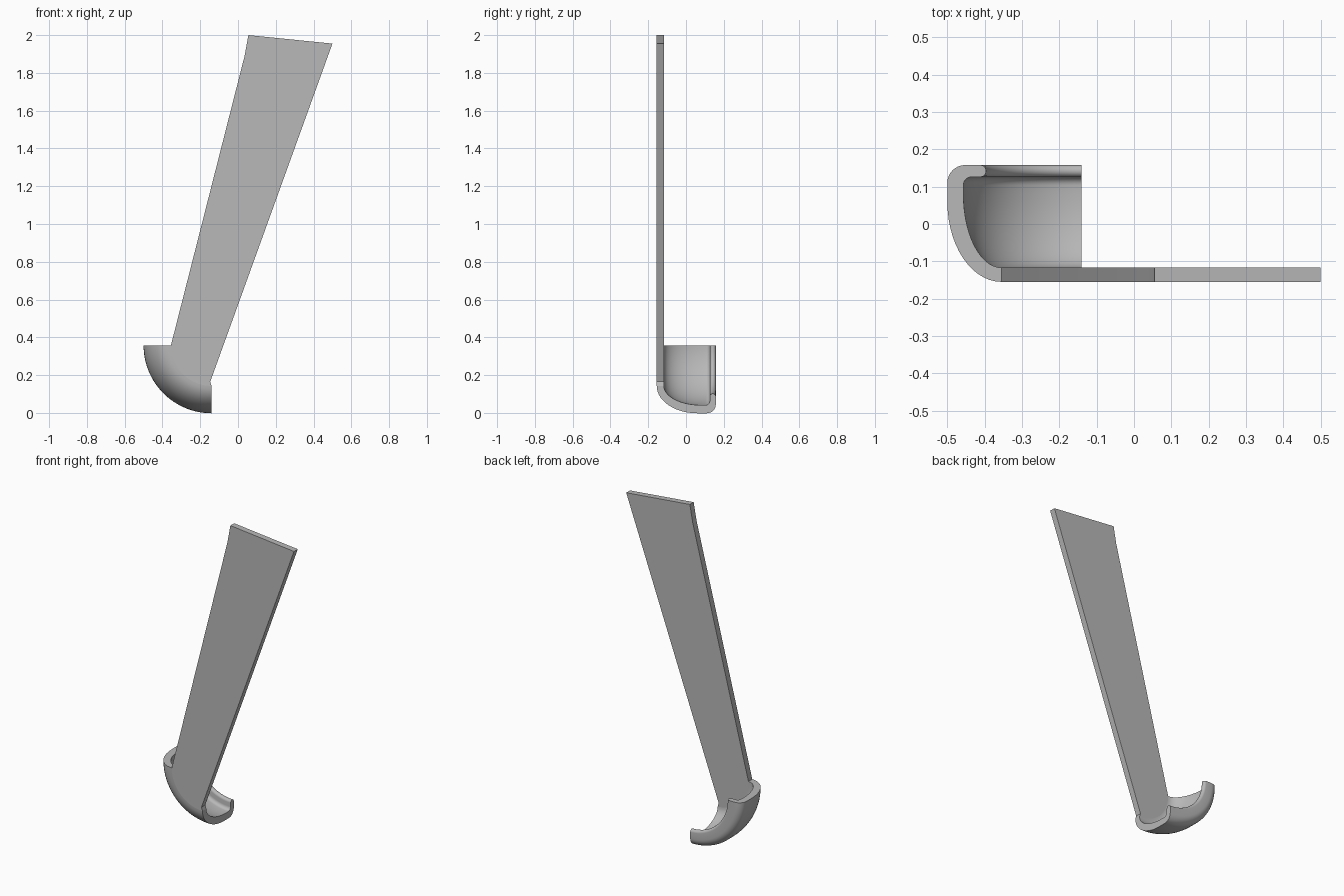
import bpy, bmesh
from math import sin, cos, pi, radians
from mathutils import Vector

cube = bpy.data.objects.get("Cube")
if cube:
    bpy.data.objects.remove(cube, do_unlink=True)

# Single plain grey
grey = bpy.data.materials.new("plain_grey")
grey.use_nodes = True
colour = (0.48, 0.48, 0.48, 1)
grey.diffuse_color = colour
grey.node_tree.nodes["Principled BSDF"].inputs["Base Color"].default_value = colour

FRONT, WALL = -0.155, 0.038      # front face and blade thickness
AXIS = Vector((-0.14, 0, 0.358)) # centre of the hook's quarter turn
FLAT = 0.215                     # radius where the flat front ends


def arc(cx, cy, rx, ry, start, end, steps):
    """Points of an elliptical arc, angles in degrees."""
    angles = [radians(start + (end - start) * i / steps) for i in range(steps + 1)]
    return [(cx + rx * cos(a), cy + ry * sin(a)) for a in angles]


def finish(name, bm):
    bmesh.ops.recalc_face_normals(bm, faces=bm.faces)
    mesh = bpy.data.meshes.new(name)
    bm.to_mesh(mesh)
    bm.free()
    mesh.materials.append(grey)
    obj = bpy.data.objects.new(name, mesh)
    bpy.context.collection.objects.link(obj)
    bpy.ops.object.select_all(action='DESELECT')
    obj.select_set(True)
    bpy.context.view_layer.objects.active = obj
    bpy.ops.object.shade_smooth_by_angle(angle=radians(35))
    return obj


# Hook: curved wall with a rounded back lip, turned a quarter about the y axis
section = (arc(FLAT, 0.06, 0.145, 0.06 - FRONT, -90, 0, 14)      # outer wall
           + arc(0.312, 0.11, 0.048, 0.048, 0, 90, 8)            # back corner
           + arc(0.272, 0.142, 0.016, 0.016, 90, 270, 10)        # lip end
           + arc(0.295, 0.104, 0.022, 0.022, 90, 0, 6)           # inside corner
           + arc(FLAT, 0.08, 0.102, 0.08 - FRONT - WALL, 0, -90, 14))
bm = bmesh.new()
TURN = 32
rings = []
for i in range(TURN + 1):
    a = pi + pi / 2 * i / TURN
    rings.append([bm.verts.new(AXIS + Vector((r * cos(a), y, r * sin(a))))
                  for r, y in section])
for near, far in zip(rings, rings[1:]):
    for j in range(len(section) - 1):
        bm.faces.new((near[j], near[j + 1], far[j + 1], far[j]))
bm.faces.new(rings[0])
bm.faces.new(rings[-1])
finish("hook", bm)

# Blade: flat tapering plate whose foot fills the hook's front
outline = [(AXIS.x + x, AXIS.z + z) for x, z in arc(0, 0, FLAT, FLAT, 180, 270, TURN)]
outline += [(-0.147, 0.165), (0.5, 1.955), (0.055, 2.0), (0.035, 1.89)]
bm = bmesh.new()
face = bm.faces.new([bm.verts.new((x, FRONT, z)) for x, z in outline])
extruded = bmesh.ops.extrude_face_region(bm, geom=[face], use_keep_orig=True)
bmesh.ops.translate(bm, vec=(0, WALL, 0),
                    verts=[v for v in extruded["geom"] if isinstance(v, bmesh.types.BMVert)])
finish("blade", bm)
